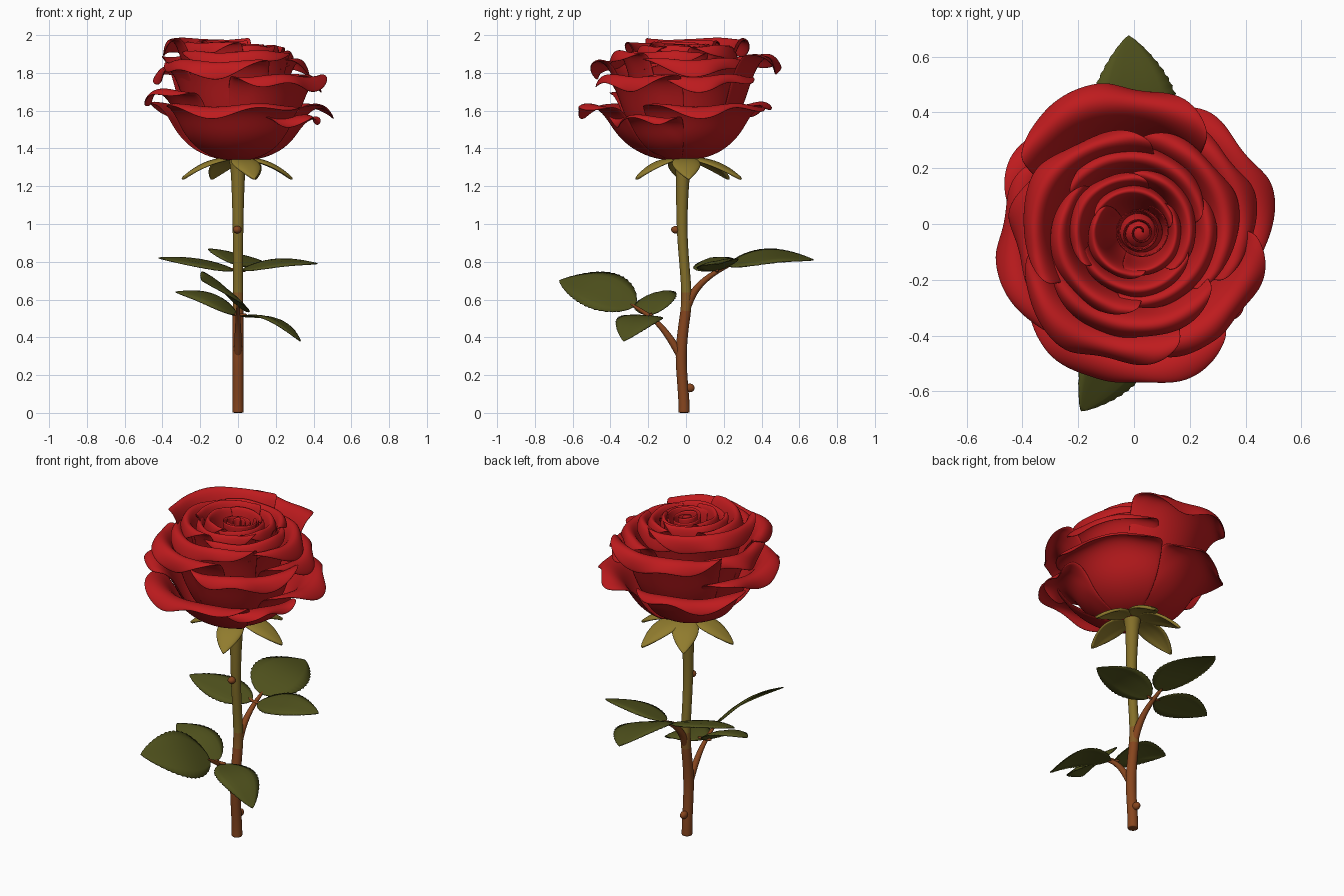
import bpy
import bmesh
from math import sin, cos, pi, radians
from mathutils import Vector

if "Cube" in bpy.data.objects:
    bpy.data.objects.remove(bpy.data.objects["Cube"])


def material(name, rgb):
    m = bpy.data.materials.new(name)
    m.use_nodes = True
    m.diffuse_color = (*rgb, 1)
    bsdf = next(n for n in m.node_tree.nodes if n.type == "BSDF_PRINCIPLED")
    bsdf.inputs["Base Color"].default_value = (*rgb, 1)
    bsdf.inputs["Roughness"].default_value = 0.6
    return m


RED = material("petal red", (0.52, 0.011, 0.013))
GREEN = material("leaf green", (0.08, 0.084, 0.012))
GOLD = material("sepal olive", (0.28, 0.2, 0.027))
OLIVE = material("stem olive", (0.23, 0.16, 0.022))
MID = material("stem amber", (0.24, 0.1, 0.018))
BROWN = material("stem brown", (0.24, 0.06, 0.013))


def finish(name, bm, mats, thickness=0, levels=0):
    """Turn a bmesh into a smooth object with optional thickness and subdivision."""
    bmesh.ops.recalc_face_normals(bm, faces=bm.faces)
    me = bpy.data.meshes.new(name)
    bm.to_mesh(me)
    bm.free()
    me.shade_smooth()
    ob = bpy.data.objects.new(name, me)
    bpy.context.collection.objects.link(ob)
    for m in mats:
        me.materials.append(m)
    if thickness:
        mod = ob.modifiers.new("thickness", "SOLIDIFY")
        mod.thickness = thickness
        mod.offset = 0
    if levels:
        mod = ob.modifiers.new("smooth", "SUBSURF")
        mod.levels = mod.render_levels = levels


def grid(rows, cols, point):
    """Sheet of quads; point(u, v) gives a place for u and v from 0 to 1."""
    bm = bmesh.new()
    vs = [[bm.verts.new(point(i / cols, j / rows)) for i in range(cols + 1)]
          for j in range(rows + 1)]
    for j in range(rows):
        for i in range(cols):
            bm.faces.new((vs[j][i], vs[j][i + 1], vs[j + 1][i + 1], vs[j + 1][i]))
    return bm


def ball(name, place, size, mat):
    bm = bmesh.new()
    bmesh.ops.create_uvsphere(bm, u_segments=20, v_segments=12, radius=1)
    bmesh.ops.scale(bm, verts=bm.verts, vec=size)
    bmesh.ops.translate(bm, verts=bm.verts, vec=place)
    finish(name, bm, [mat])


def tube(name, path, mats, rule=lambda z: 0):
    """Round tube through (y, z, radius) stations at x = 0 or (x, y, z, radius)."""
    path = [p if len(p) == 4 else (0, *p) for p in path]
    pts = [Vector(p[:3]) for p in path]
    bm = bmesh.new()
    rings = []
    for i, p in enumerate(pts):
        t = (pts[min(i + 1, len(pts) - 1)] - pts[max(i - 1, 0)]).normalized()
        hint = Vector((1, 0, 0)) if abs(t.x) < 0.7 else Vector((0, 1, 0))
        a = t.cross(hint).normalized()
        b = t.cross(a)
        r = path[i][3] * 1.07
        rings.append([bm.verts.new(p + r * (a * cos(k * pi / 4) + b * sin(k * pi / 4)))
                      for k in range(8)])
    for lo, hi in zip(rings, rings[1:]):
        for k in range(8):
            f = bm.faces.new((lo[k], lo[k - 1], hi[k - 1], hi[k]))
            f.material_index = rule(f.calc_center_median().z)
    bm.faces.new(rings[0])
    bm.faces.new(rings[-1]).material_index = rule(pts[-1].z)
    finish(name, bm, mats, levels=2)


# Stem, changing colour with height
tube("stem", [(-0.01, 0, 0.031), (-0.01, 0.004, 0.031), (-0.01, 0.06, 0.03), (-0.022, 0.2, 0.029),
              (-0.028, 0.32, 0.031), (-0.015, 0.45, 0.029), (0, 0.54, 0.029),
              (0.004, 0.63, 0.028), (-0.006, 0.76, 0.027), (-0.02, 0.92, 0.028),
              (-0.022, 1.08, 0.031), (-0.018, 1.22, 0.036), (-0.015, 1.32, 0.042),
              (-0.015, 1.36, 0.06)],
     [BROWN, MID, OLIVE], lambda z: 0 if z < 0.52 else 1 if z < 0.63 else 2)

# Leaf stalks
tube("lower_stalk", [(-0.02, 0.28, 0.022), (-0.06, 0.36, 0.021), (-0.13, 0.46, 0.016),
                     (-0.2, 0.52, 0.012), (-0.3, 0.58, 0.009)], [BROWN])
tube("upper_stalk", [(-0.005, 0.52, 0.022), (0.025, 0.62, 0.022), (0.08, 0.69, 0.018),
                     (0.16, 0.75, 0.013), (0.25, 0.79, 0.009)], [BROWN])
for label, y, z in (("lower", -0.19, 0.515), ("upper", 0.16, 0.75)):
    tube(label + "_side_stalks", [(-0.05, y + 0.01, z + 0.015, 0.008), (0, y, z, 0.01),
                                  (0.05, y + 0.01, z + 0.006, 0.008)], [BROWN])

# Thorns
ball("upper_thorn", (-0.004, -0.055, 0.97), (0.022, 0.024, 0.02), BROWN)
ball("lower_thorn", (0, 0.02, 0.132), (0.02, 0.026, 0.023), BROWN)


def leaf(name, base, tip, side, width, arch, fold, mat, teeth=0.0, thick=0.005, levels=0):
    """Pointed blade from base to tip, arched upward and folded along the middle."""
    base, tip, side = Vector(base), Vector(tip), Vector(side)
    axis = tip - base
    d = axis.normalized()
    side = (side - d * side.dot(d)).normalized()
    up = side.cross(d)
    if up.z < 0:
        up = -up

    def point(u, v):
        s = 2 * u - 1
        w = max(0.002, sin(pi * min(1, v) ** 0.78) ** 0.8 * width / 2)
        if abs(s) > 0.9:
            w *= 1 + teeth * (1 if round(v * 32) % 2 else -1)
        return (base + axis * v + side * (s * w)
                + up * (arch * sin(pi * v) - fold * s * s * sin(pi * v)
                        + 0.012 * abs(s) * sin(pi * v)))

    finish(name, grid(32 if teeth else 8, 6 if teeth else 4, point), [mat], thick, levels)


# Two sprays of three toothed leaves
for name, base, tip, side, width, arch, fold in (
        ("upper_end_leaf", (0, 0.22, 0.78), (-0.02, 0.675, 0.81), (1, 0, -0.25), 0.32, 0.045, 0.02),
        ("upper_right_leaf", (-0.02, 0.165, 0.755), (-0.42, 0.13, 0.82), (0, 1, 0.2), 0.22, 0.015, 0.02),
        ("upper_left_leaf", (0.02, 0.165, 0.755), (0.42, 0.18, 0.79), (0, 1, 0.2), 0.22, 0.03, 0.02),
        ("lower_end_leaf", (0, -0.27, 0.565), (-0.19, -0.67, 0.7), (0.75, 0, -0.6), 0.31, 0.04, 0.02),
        ("lower_right_leaf", (-0.01, -0.18, 0.52), (-0.33, -0.12, 0.64), (0, 1, 0.3), 0.23, 0.045, 0.03),
        ("lower_left_leaf", (0.02, -0.18, 0.51), (0.33, -0.33, 0.38), (0, 1, 0.1), 0.24, 0.055, 0.02)):
    leaf(name, base, tip, side, width, arch, fold, GREEN, 0.022)

# Drooping sepals
for k, (angle, reach) in enumerate(((3, 0.29), (72, 0.31), (122, 0.27), (186, 0.3), (288, 0.28)), 1):
    a = radians(angle)
    out, across = Vector((cos(a), sin(a), 0)), Vector((-sin(a), cos(a), 0))
    leaf(f"sepal_{k}", out * 0.02 + Vector((0, -0.01, 1.35)),
         out * reach + Vector((0, 0, 1.235)), across, 0.155, 0.03, 0.025, GOLD, 0, 0.018, 2)

# Petal cross-section: share of rim radius, share of height
PROFILE = [(0.06, 0), (0.25, 0.03), (0.43, 0.15), (0.59, 0.36), (0.68, 0.58),
           (0.75, 0.8), (0.84, 0.96), (0.94, 1.0), (1.01, 0.94), (1.03, 0.84)]
CENTRE = Vector((0, -0.03, 0))
BOTTOM = 1.34


def profile(t):
    x = min(max(t, 0), 0.9999) * (len(PROFILE) - 1)
    i = int(x)
    (r0, z0), (r1, z1) = PROFILE[i], PROFILE[i + 1]
    return r0 + (r1 - r0) * (x - i), z0 + (z1 - z0) * (x - i)


def petal(name, angle, span, radius, top, wave):
    """Cupped petal with a rolled, ruffled rim; one side tucks under its neighbour."""
    def point(u, v):
        s = 2 * u - 1
        t = v * (1 - 0.24 * abs(s) ** 3)
        r, z = profile(t)
        a = radians(angle + s * span / 2 * (1 - 0.1 * v ** 5))
        peak = max(0, 1 - abs(s) * 3.5)
        r = radius * (r * (1 + 0.05 * s) + 0.07 * peak * t ** 8
                      + 0.05 * wave * sin(6 * s + angle) * t ** 6)
        z = BOTTOM + (top - BOTTOM) * z + 0.035 * wave * sin(6 * s + angle * 1.7) * t ** 5
        return CENTRE + Vector((r * cos(a), r * sin(a), z))

    finish(name, grid(10, 12, point), [RED], 0.01, 2)


# Petal rings: (angle, span, rim radius, rim height) from outside to inside
RINGS = {
    "outer": (1.0, [(188, 110, 0.47, 1.71), (262, 112, 0.52, 1.63), (22, 112, 0.48, 1.63),
                    (124, 100, 0.48, 1.64), (322, 84, 0.43, 1.57)]),
    "second": (0.9, [(22, 112, 0.42, 1.79), (100, 104, 0.51, 1.9), (172, 110, 0.41, 1.84),
                     (242, 112, 0.45, 1.87), (312, 104, 0.46, 1.79)]),
    "third": (0.7, [(22, 140, 0.36, 1.88), (145, 145, 0.38, 1.99), (262, 140, 0.36, 1.92)]),
    "fourth": (0.5, [(80, 150, 0.29, 1.95), (205, 150, 0.29, 1.97), (325, 150, 0.28, 1.92)]),
    "fifth": (0.4, [(25, 155, 0.22, 1.95), (145, 155, 0.22, 1.98), (270, 155, 0.22, 1.95)]),
    "inner": (0.3, [(85, 165, 0.16, 1.96), (210, 165, 0.16, 1.97), (330, 165, 0.16, 1.95)]),
}
for ring, (wave, petals) in RINGS.items():
    for n, (angle, span, radius, top) in enumerate(petals, 1):
        petal(f"{ring}_petal_{n}", angle, span, radius, top, wave)


# Rolled bud around a solid heart
def bud_point(u, v):
    a = u * 3.2 * 2 * pi
    r = (0.012 + 0.088 * u) * (0.85 + 0.2 * v ** 2) * (1 + 0.06 * sin(a * 1.4))
    z = 1.6 + (0.345 + 0.012 * sin(a * 0.8)) * v
    return CENTRE + Vector((0.02 + r * cos(a), r * sin(a), z))


finish("rolled_bud", grid(5, 60, bud_point), [RED], 0.008, 1)
ball("bud_heart", (0.02, -0.03, 1.7), (0.085, 0.085, 0.21), RED)
